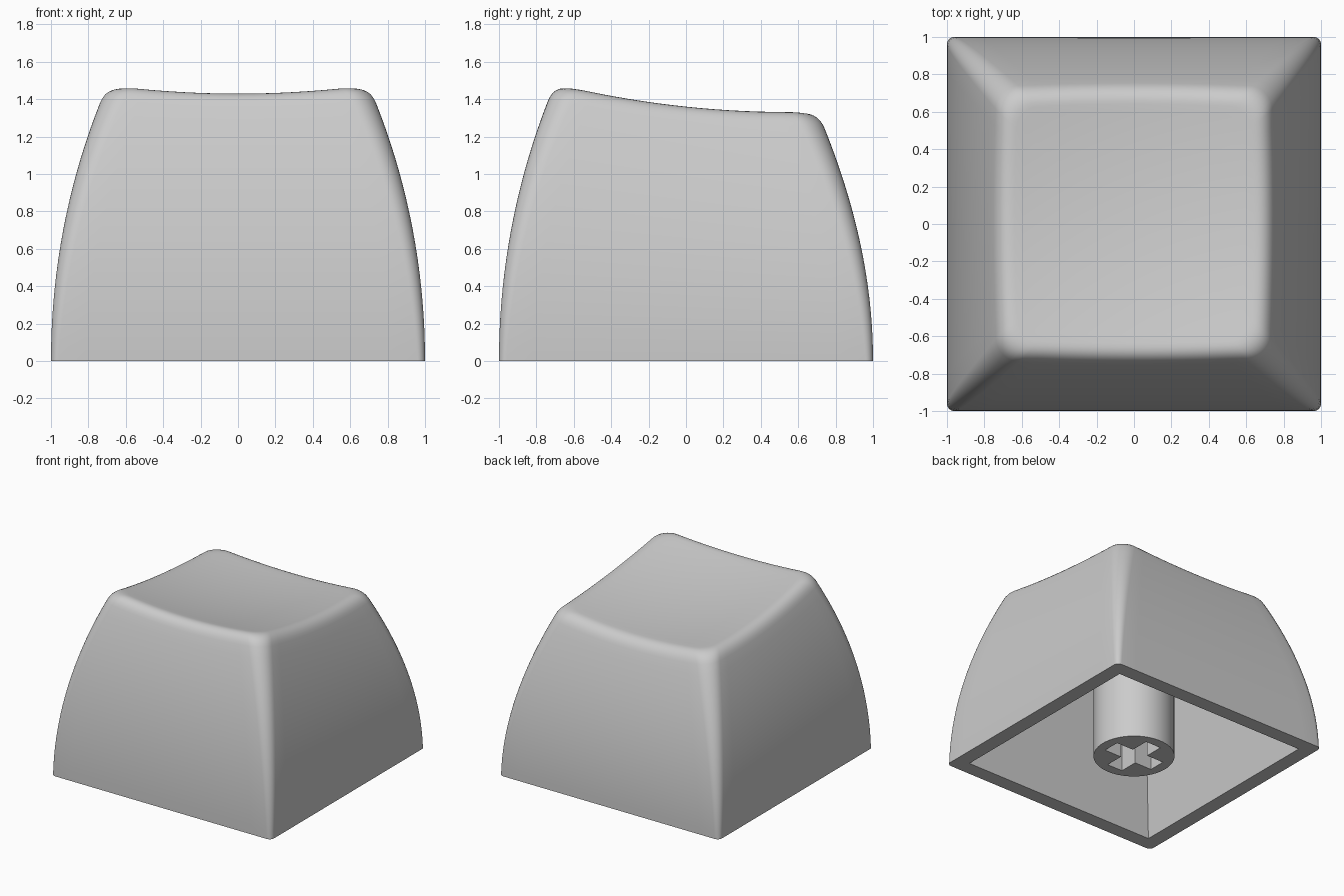
import bpy, bmesh, math
from mathutils import Vector

if "Cube" in bpy.data.objects:
    bpy.data.objects.remove(bpy.data.objects["Cube"])

plastic = bpy.data.materials.new("grey_plastic")
plastic.use_nodes = True
grey = (0.6, 0.6, 0.6, 1)
plastic.diffuse_color = grey
plastic.node_tree.nodes["Principled BSDF"].inputs["Base Color"].default_value = grey

ARC, SIDE = 8, 14                    # steps per rounded corner and per straight side
CEILING = 1.1


def outline(half, radius):
    """Rounded square, always with the same number of points."""
    pts = []
    flat = half - radius
    for k in range(4):
        turn = math.pi / 2 * k
        c, s = math.cos(turn), math.sin(turn)
        local = [(flat + radius * math.cos(a), flat + radius * math.sin(a))
                 for a in (math.pi / 2 * i / ARC for i in range(ARC + 1))]
        local += [(flat - 2 * flat * i / SIDE, half) for i in range(1, SIDE)]
        pts += [(x * c - y * s, x * s + y * c) for x, y in local]
    return pts


def dish(x, y):
    """Height of the hollowed, tilted top surface."""
    return 1.317 - 0.106 * y + 0.102 * (x * x + y * y)


def wall_point(i, t):
    """Point i on the bulging outer wall; t is 0 at the base, about 1 at the top."""
    x, y = outline(1 - 0.29 * t * t, 0.04 + 0.09 * t)[i]
    return Vector((x, y, t * (1.39 - 0.1 * y)))


def wall_end(i):
    """Value of t where the wall meets the dish."""
    t = 1.0
    for _ in range(8):
        p = wall_point(i, t)
        t *= dish(p.x, p.y) / p.z
    return t


def ring(bm, pts):
    return [bm.verts.new(p) for p in pts]


def bridge(bm, a, b):
    n = len(a)
    for i in range(n):
        j = (i + 1) % n
        bm.faces.new((a[i], a[j], b[j], b[i]))


def fill_between(bm, *loops):
    """Flat face bounded by an outer loop and a hole."""
    edges = []
    for loop in loops:
        for i, v in enumerate(loop):
            w = loop[(i + 1) % len(loop)]
            edges.append(bm.edges.get((v, w)) or bm.edges.new((v, w)))
    bmesh.ops.triangle_fill(bm, edges=edges, use_beauty=True)


def finish(bm, name):
    bmesh.ops.recalc_face_normals(bm, faces=bm.faces[:])
    mesh = bpy.data.meshes.new(name)
    bm.to_mesh(mesh)
    bm.free()
    mesh.materials.append(plastic)
    obj = bpy.data.objects.new(name, mesh)
    bpy.context.collection.objects.link(obj)
    bpy.ops.object.select_all(action="DESELECT")
    obj.select_set(True)
    bpy.context.view_layer.objects.active = obj
    bpy.ops.object.shade_smooth_by_angle(angle=math.radians(30))
    return obj


# Cap shell: one column per outline point, wall then rounded lip then dish
WALL, LIP, TOP = 18, 7, 14
columns = []
for i in range(len(outline(1, 0.04))):
    end = wall_end(i)
    low = end - 0.06
    column = [wall_point(i, low * k / WALL) for k in range(WALL + 1)]
    edge = wall_point(i, end)
    inner = edge.xy * 0.89
    foot, crest = column[-1], Vector((*inner, dish(*inner)))
    for k in range(1, LIP + 1):
        u = k / LIP
        column.append(foot * (1 - u) ** 2 + edge * 2 * u * (1 - u) + crest * u * u)
    for k in range(1, TOP):
        p = inner * (1 - k / TOP)
        column.append(Vector((*p, dish(*p))))
    columns.append(column)

bm = bmesh.new()
rings = [ring(bm, level) for level in zip(*columns)]
for a, b in zip(rings, rings[1:]):
    bridge(bm, a, b)
centre = bm.verts.new((0, 0, dish(0, 0)))
last = rings[-1]
for i, v in enumerate(last):
    bm.faces.new((v, last[(i + 1) % len(last)], centre))

# Hollow underside with a flat rim
corners = [(1, 1), (-1, 1), (-1, -1), (1, -1)]
mouth = ring(bm, [(x * 0.88, y * 0.88, 0) for x, y in corners])
roof = ring(bm, [(x * 0.72, y * 0.72, CEILING) for x, y in corners])
bridge(bm, mouth, roof)
bm.faces.new(roof)
fill_between(bm, rings[0], mouth)
finish(bm, "cap_shell")

# Mounting stem with a cross-shaped socket
SEGMENTS, RADIUS, REACH, SLOT, DEPTH = 64, 0.305, 0.225, 0.07, 0.45
circle = [(RADIUS * math.cos(a), RADIUS * math.sin(a))
          for a in (2 * math.pi * i / SEGMENTS for i in range(SEGMENTS))]
cross = []
for k in range(4):
    c, s = round(math.cos(math.pi / 2 * k)), round(math.sin(math.pi / 2 * k))
    cross += [(x * c - y * s, x * s + y * c)
              for x, y in ((REACH, -SLOT), (REACH, SLOT), (SLOT, SLOT))]

bm = bmesh.new()
tube_low, tube_high = (ring(bm, [(x, y, z) for x, y in circle]) for z in (0, CEILING))
slot_low, slot_high = (ring(bm, [(x, y, z) for x, y in cross]) for z in (0, DEPTH))
bridge(bm, tube_low, tube_high)
bridge(bm, slot_low, slot_high)
bm.faces.new(slot_high)
bm.faces.new(tube_high)
fill_between(bm, tube_low, slot_low)
finish(bm, "stem")
